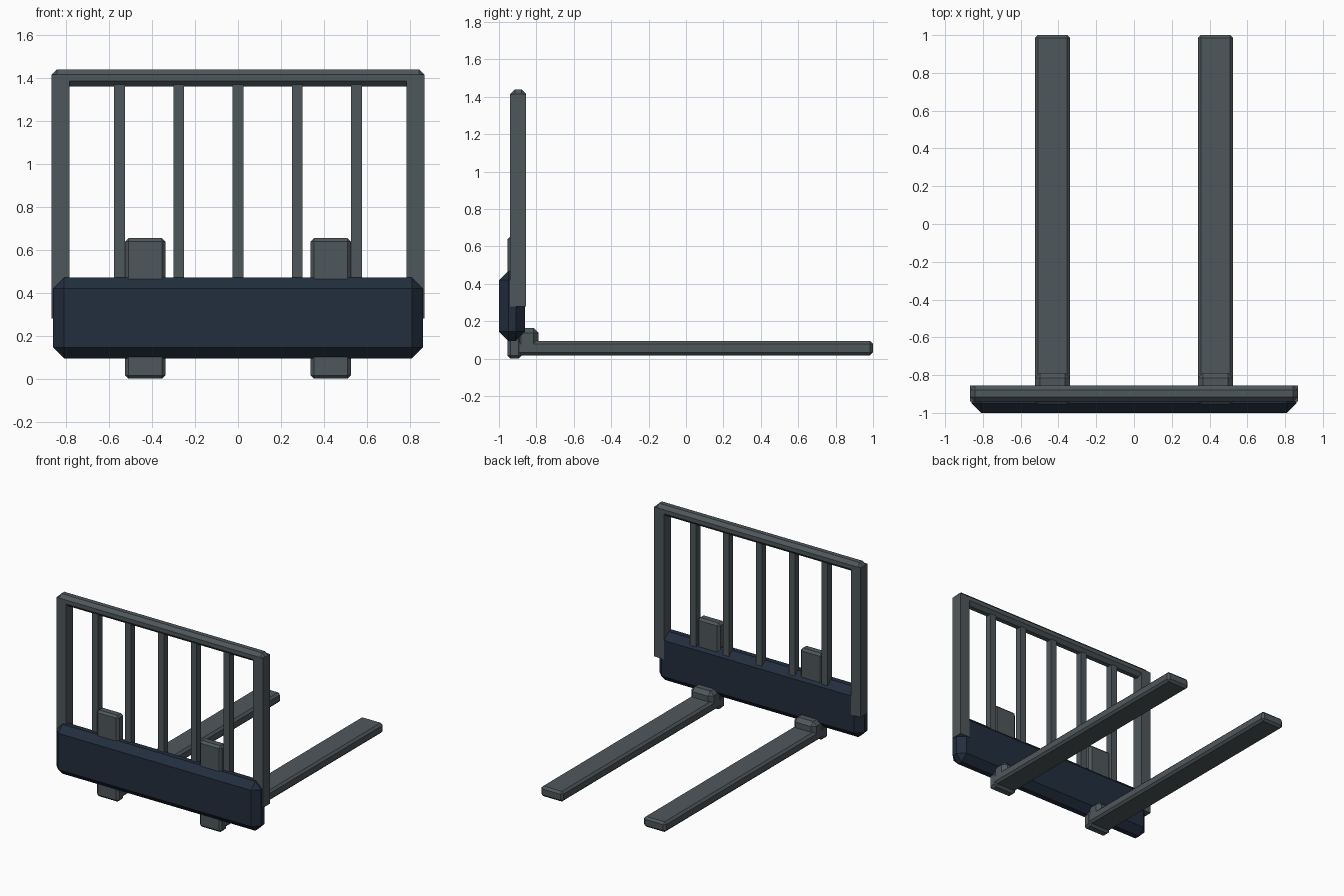
import bpy

# Remove the default cube
cube = bpy.data.objects.get("Cube")
if cube:
    bpy.data.objects.remove(cube, do_unlink=True)


def make_material(name, rgb):
    mat = bpy.data.materials.new(name)
    mat.use_nodes = True
    mat.diffuse_color = (*rgb, 1)
    mat.node_tree.nodes["Principled BSDF"].inputs["Base Color"].default_value = (*rgb, 1)
    return mat


steel = make_material("dark grey steel", (0.078, 0.096, 0.104))
navy = make_material("navy paint", (0.016, 0.027, 0.047))


def box(name, low, high, mat, chamfer=0):
    """Flat-shaded box between two corners, with optional chamfered edges."""
    center = [(a + b) / 2 for a, b in zip(low, high)]
    bpy.ops.mesh.primitive_cube_add(size=1, location=center)
    obj = bpy.context.object
    obj.name = name
    obj.scale = [b - a for a, b in zip(low, high)]
    bpy.ops.object.transform_apply(location=False, rotation=False, scale=True)
    obj.data.materials.append(mat)
    if chamfer:
        bevel = obj.modifiers.new("chamfer", "BEVEL")
        bevel.width = chamfer
        bevel.segments = 1
    return obj


# Carriage panel across the front
box("carriage_panel", (-0.86, -1, 0.095), (0.86, -0.86, 0.47), navy, 0.05)

# Backrest frame: top rail and slim vertical bars
box("top_rail", (-0.868, -0.94, 1.36), (0.868, -0.855, 1.44), steel, 0.025)
for i in range(-2, 3):
    x = i * 0.276
    box(f"backrest_bar_{i + 3}", (x - 0.025, -0.925, 0.28), (x + 0.025, -0.875, 1.38), steel)

# Side posts and forks, one of each per side
for side, sign in (("left", 1), ("right", -1)):
    def side_box(name, x1, x2, y1, y2, z1, z2, chamfer=0):
        xs = sorted((sign * x1, sign * x2))
        box(f"{side}_{name}", (xs[0], y1, z1), (xs[1], y2, z2), steel, chamfer)

    side_box("post", 0.785, 0.868, -0.94, -0.855, 0.28, 1.415)
    side_box("fork_shank", 0.338, 0.525, -0.955, -0.88, 0, 0.655, 0.016)
    side_box("fork_heel", 0.338, 0.525, -0.91, -0.788, 0.045, 0.165, 0.028)
    side_box("fork_tine", 0.338, 0.525, -0.91, 1, 0.018, 0.095, 0.016)
